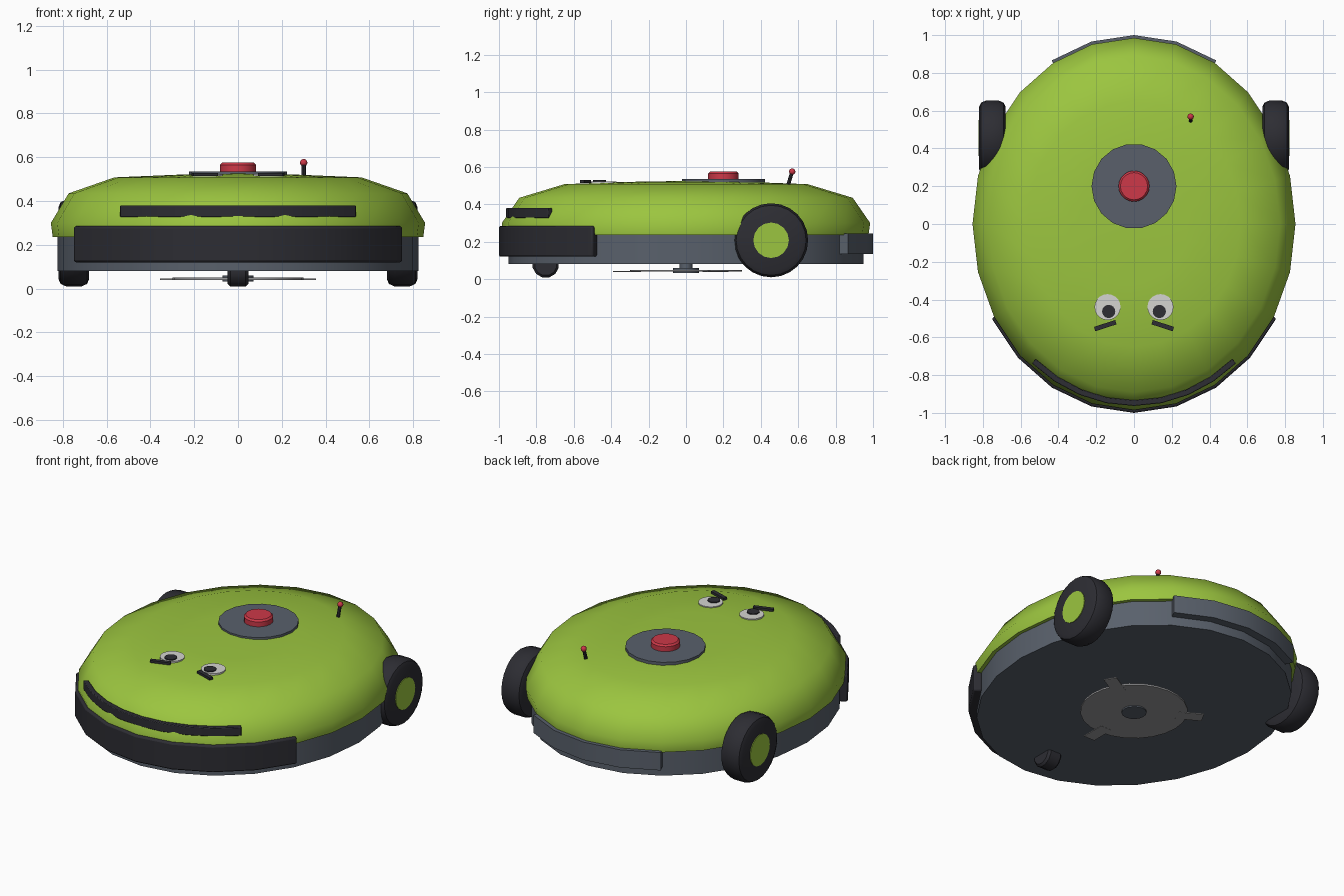
import bpy, bmesh, math
from math import sin, cos, radians, pi
from mathutils import Matrix, Vector

cube = bpy.data.objects.get("Cube")
if cube:
    bpy.data.objects.remove(cube, do_unlink=True)


def material(name, rgb):
    m = bpy.data.materials.new(name)
    m.use_nodes = True
    m.diffuse_color = (*rgb, 1)
    bsdf = next(n for n in m.node_tree.nodes if n.type == 'BSDF_PRINCIPLED')
    bsdf.inputs["Base Color"].default_value = (*rgb, 1)
    return m


GREEN = material("lime green", (0.33, 0.56, 0.05))
SLATE = material("slate grey", (0.10, 0.118, 0.148))
BLACK = material("soft black", (0.026, 0.026, 0.033))
RED = material("signal red", (0.61, 0.04, 0.065))
WHITE = material("eye white", (0.66, 0.66, 0.64))
STEEL = material("steel", (0.32, 0.32, 0.33))


def finish(name, bm, mat, matrix=Matrix(), smooth=40, bevel=0):
    bmesh.ops.recalc_face_normals(bm, faces=bm.faces)
    mesh = bpy.data.meshes.new(name)
    bm.to_mesh(mesh)
    bm.free()
    mesh.transform(matrix)
    mesh.materials.append(mat)
    ob = bpy.data.objects.new(name, mesh)
    bpy.context.collection.objects.link(ob)
    bpy.ops.object.select_all(action='DESELECT')
    ob.select_set(True)
    bpy.context.view_layer.objects.active = ob
    if smooth:
        bpy.ops.object.shade_smooth_by_angle(angle=radians(smooth))
    if bevel:
        mod = ob.modifiers.new("bevel", 'BEVEL')
        mod.width, mod.segments = bevel, 2
    return ob


def lathe(name, profile, mat, sides=24, sx=1, sy=1, loc=(0, 0, 0), rot=Matrix(), smooth=40):
    """Capped turned shape from (radius, height) pairs, optionally elliptical."""
    bm = bmesh.new()
    rings = [[bm.verts.new((r * sx * cos(2 * pi * i / sides), r * sy * sin(2 * pi * i / sides), z))
              for i in range(sides)] for r, z in profile]
    for a, b in zip(rings, rings[1:]):
        for i in range(sides):
            j = (i + 1) % sides
            bm.faces.new((a[i], a[j], b[j], b[i]))
    bm.faces.new(rings[0])
    bm.faces.new(rings[-1])
    return finish(name, bm, mat, Matrix.Translation(loc) @ rot, smooth)


def band(name, start, end, steps, outer, inner, z0, z1, mat, bevel):
    """Curved strip wrapped round an ellipse between two angles."""
    bm = bmesh.new()
    rows = []
    for i in range(steps + 1):
        t = radians(start + (end - start) * i / steps)
        rows.append([bm.verts.new((e[0] * cos(t), e[1] * sin(t), z))
                     for e, z in ((inner, z0), (outer, z0), (outer, z1), (inner, z1))])
    for a, b in zip(rows, rows[1:]):
        for k in range(4):
            m = (k + 1) % 4
            bm.faces.new((a[k], a[m], b[m], b[k]))
    bm.faces.new(rows[0])
    bm.faces.new(rows[-1])
    return finish(name, bm, mat, bevel=bevel)


def box(name, size, loc, turn, mat):
    bm = bmesh.new()
    bmesh.ops.create_cube(bm, size=1)
    bmesh.ops.scale(bm, vec=size, verts=bm.verts)
    return finish(name, bm, mat, Matrix.Translation(loc) @ Matrix.Rotation(turn, 4, 'Z'), 0)


# Body
lathe("chassis", [(1, 0.08), (1, 0.25)], SLATE, sx=0.825, sy=0.95)
lathe("shell", [(0.99, 0.235), (1, 0.3), (0.905, 0.435), (0.66, 0.508), (0.33, 0.52), (0.02, 0.525)],
      GREEN, sx=0.855, sy=0.985, smooth=60)

# Bumpers and grille strip
band("front_bumper", -150, -30, 8, (0.87, 1.0), (0.82, 0.945), 0.12, 0.285, BLACK, 0.01)
band("grille_strip", -130, -50, 8, (0.84, 0.963), (0.81, 0.933), 0.327, 0.38, BLACK, 0.004)
band("rear_bumper", 60, 120, 4, (0.87, 1.0), (0.82, 0.94), 0.135, 0.245, SLATE, 0)

# Drive wheels with green hubs
for side, label in ((1, "left"), (-1, "right")):
    turn = Matrix.Rotation(side * pi / 2, 4, 'Y')
    lathe(label + "_wheel", [(0.165, -0.07), (0.187, -0.06), (0.198, -0.035),
                             (0.198, 0.035), (0.187, 0.06), (0.165, 0.07)],
          BLACK, loc=(side * 0.75, 0.455, 0.208), rot=turn)
    lathe(label + "_hub", [(0.095, 0), (0.095, 0.074)], GREEN, 16,
          loc=(side * 0.75, 0.455, 0.208), rot=turn)

# Front caster
lathe("caster", [(0.06, -0.048), (0.072, -0.035), (0.072, 0.035), (0.06, 0.048)], BLACK, 12,
      loc=(0, -0.75, 0.079), rot=Matrix.Rotation(pi / 2, 4, 'Y') @ Matrix.Rotation(pi / 12, 4, 'Z'))

# Cutting disc
lathe("blade_disc", [(0.3, 0.04), (0.3, 0.05)], STEEL)
lathe("blade_hub", [(0.07, 0.032), (0.07, 0.06)], SLATE, 16)
lathe("blade_shaft", [(0.035, 0.05), (0.035, 0.09)], SLATE, 16)
for n in range(3):
    a = radians(30 + 120 * n)
    box("blade_%d" % (n + 1), (0.15, 0.075, 0.006), (0.315 * cos(a), 0.315 * sin(a), 0.042), a, STEEL)

# Control plate and stop button
lathe("control_plate", [(0.225, 0.512), (0.225, 0.535)], SLATE, 18, loc=(0, 0.2, 0))
lathe("stop_button", [(0.082, 0.53), (0.082, 0.565), (0.072, 0.575)], RED, 20, loc=(0, 0.2, 0))

# Antenna
base, tip = Vector((0.3, 0.545, 0.5)), Vector((0.3, 0.566, 0.57))
axis = tip - base
lathe("antenna_stem", [(0.01, 0), (0.01, axis.length)], BLACK, 8, loc=base,
      rot=axis.to_track_quat('Z', 'Y').to_matrix().to_4x4())
bm = bmesh.new()
bmesh.ops.create_uvsphere(bm, u_segments=12, v_segments=8, radius=0.017)
finish("antenna_tip", bm, RED, Matrix.Translation((0.3, 0.568, 0.575)))

# Eyes and brows
for side, label in ((1, "left"), (-1, "right")):
    lathe(label + "_eye", [(0.069, 0.505), (0.069, 0.523)], WHITE, 20, loc=(side * 0.14, -0.44, 0))
    lathe(label + "_pupil", [(0.035, 0.515), (0.035, 0.529)], BLACK, 16, loc=(side * 0.134, -0.463, 0))
    box(label + "_brow", (0.118, 0.024, 0.014), (side * 0.152, -0.538, 0.522), -side * radians(18), BLACK)
